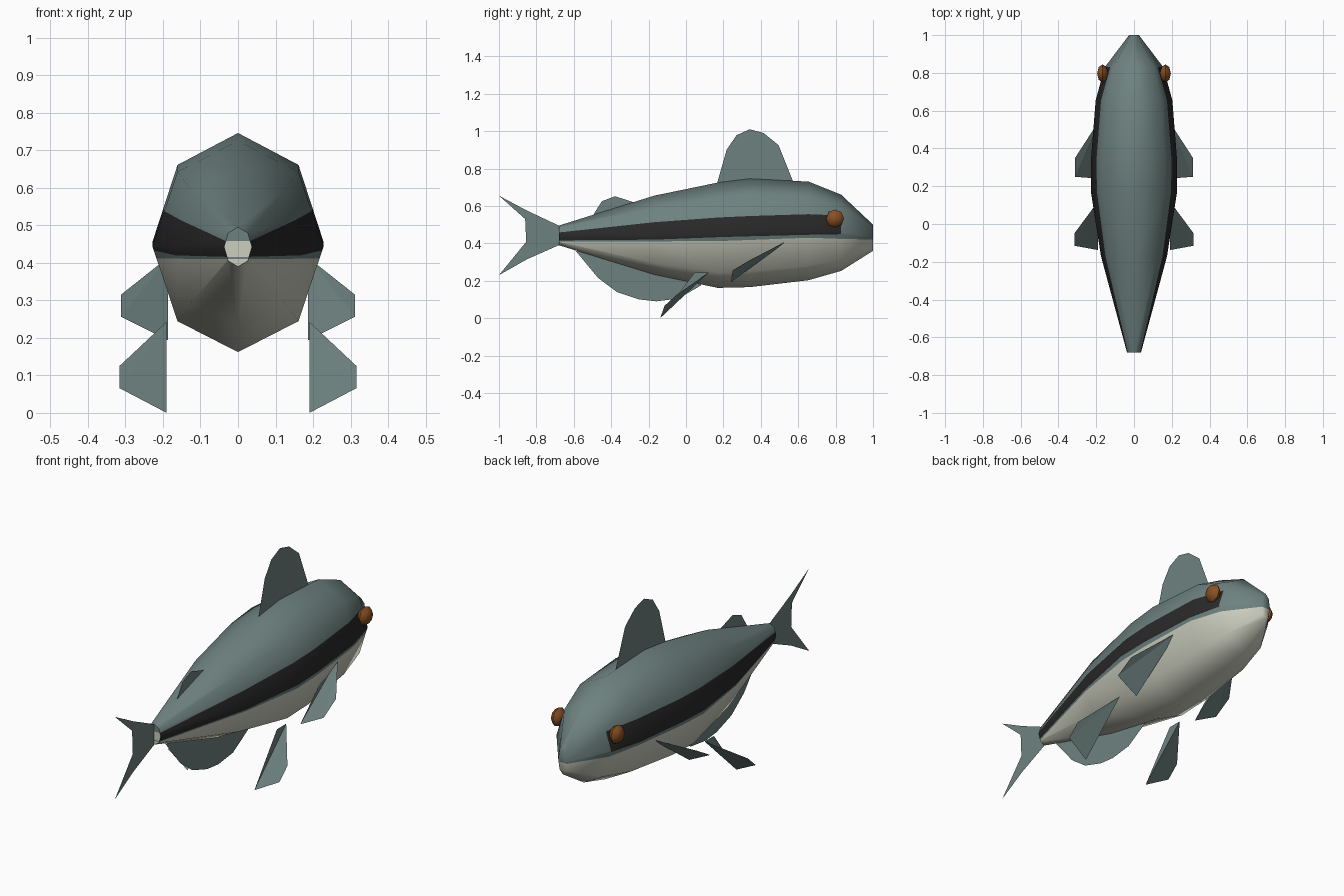
import bpy, bmesh, math
from mathutils import Matrix

if "Cube" in bpy.data.objects:
    bpy.data.objects.remove(bpy.data.objects["Cube"])


def material(name, rgb):
    m = bpy.data.materials.new(name)
    m.diffuse_color = (*rgb, 1)
    m.use_nodes = True
    m.node_tree.nodes["Principled BSDF"].inputs["Base Color"].default_value = m.diffuse_color
    return m


TEAL = material("grey_teal", (0.155, 0.222, 0.215))
BELLY = material("pale_belly", (0.60, 0.62, 0.52))
BLACK = material("stripe_black", (0.022, 0.022, 0.023))
BROWN = material("eye_brown", (0.25, 0.08, 0.018))


def finish(name, bm, mats, smooth=None):
    me = bpy.data.meshes.new(name)
    bm.to_mesh(me)
    bm.free()
    for m in mats:
        me.materials.append(m)
    ob = bpy.data.objects.new(name, me)
    bpy.context.collection.objects.link(ob)
    if smooth:
        bpy.ops.object.select_all(action='DESELECT')
        ob.select_set(True)
        bpy.context.view_layer.objects.active = ob
        bpy.ops.object.shade_smooth_by_angle(angle=math.radians(smooth))
    return ob


# Body stations: y, top, bottom, half width, stripe top, stripe bottom, belly line
STATIONS = [
    (-0.68, 0.495, 0.39, 0.037, 0.458, 0.416, 0.410),
    (-0.17, 0.655, 0.233, 0.175, 0.513, 0.420, 0.411),
    (0.17, 0.725, 0.162, 0.228, 0.538, 0.433, 0.412),
    (0.34, 0.746, 0.166, 0.228, 0.546, 0.438, 0.418),
    (0.655, 0.73, 0.203, 0.203, 0.556, 0.446, 0.430),
    (0.83, 0.66, 0.253, 0.155, 0.549, 0.449, 0.424),
    (1.0, 0.50, 0.36, 0.026, 0.45, 0.425, 0.42),
]


def half_section(y, top, bot, w, s_top, s_bot, belly):
    """Right half of an eight-sided section, with colour lines cut into its sides."""
    c, h, k = (top + bot) / 2, (top - bot) / 2, math.sqrt(0.5)

    def on_side(z):
        t = min(abs(z - c) / (h * k), 1)
        return (w * (1 - t * (1 - k)), z)

    return [(0, top), (w * k, c + h * k), on_side(s_top), (w, c), on_side(s_bot),
            on_side(belly), (w * k, c - h * k), (0, bot)]


# Colour of each band from back to belly: 0 teal, 1 belly, 2 stripe
BANDS = [0, 0, 2, 2, 0, 1, 1]
bm = bmesh.new()
rings = []
for st in STATIONS:
    pts = half_section(*st)
    right = [bm.verts.new((x, st[0], z)) for x, z in pts]
    left = [right[0]] + [bm.verts.new((-x, st[0], z)) for x, z in pts[1:-1]] + [right[-1]]
    rings.append((right, left))
for j in range(len(rings) - 1):
    for s in (0, 1):
        a, b = rings[j][s], rings[j + 1][s]
        for i, band in enumerate(BANDS):
            f = bm.faces.new((a[i], a[i + 1], b[i + 1], b[i]))
            f.material_index = 0 if band == 2 and j == len(rings) - 2 else band
# End caps for tail root and snout
for (r, l), stripe in ((rings[0], 1), (rings[-1], 0)):
    for i, band in enumerate(BANDS):
        f = bm.faces.new(list(dict.fromkeys((r[i], r[i + 1], l[i + 1], l[i]))))
        f.material_index = stripe if band == 2 else band
bmesh.ops.recalc_face_normals(bm, faces=bm.faces)
finish("body", bm, [TEAL, BELLY, BLACK], 65)


# Flat fins on the centre plane, as (y, z) outlines
def flat_fin(name, outline):
    bm = bmesh.new()
    f = bm.faces.new([bm.verts.new((0, y, z)) for y, z in outline])
    bmesh.ops.triangulate(bm, faces=[f])
    finish(name, bm, [TEAL])


flat_fin("tail_fin", [(-1, 0.655), (-0.85, 0.575), (-0.68, 0.495), (-0.68, 0.39), (-0.85, 0.315),
                      (-1, 0.23), (-0.86, 0.355), (-0.80, 0.41), (-0.78, 0.443), (-0.80, 0.475),
                      (-0.86, 0.53)])
flat_fin("dorsal_fin", [(0.16, 0.70), (0.217, 0.90), (0.27, 0.978), (0.34, 1.01), (0.415, 0.99),
                        (0.495, 0.925), (0.585, 0.70)])
flat_fin("rear_dorsal_fin", [(-0.51, 0.53), (-0.45, 0.625), (-0.38, 0.652), (-0.28, 0.62),
                             (-0.20, 0.58)])
flat_fin("anal_fin", [(-0.59, 0.36), (-0.47, 0.215), (-0.37, 0.14), (-0.25, 0.10), (-0.16, 0.09),
                      (-0.04, 0.105), (0.08, 0.175), (0.10, 0.24), (-0.2, 0.30)])


# Paired fins: root front, root back, outer front, outer back, inner tip
def side_fin(name, sx, pts):
    bm = bmesh.new()
    a, a2, b, c, d = [bm.verts.new((sx * x, y, z)) for x, y, z in pts]
    for tri in ((a, b, c), (a, c, d), (a, d, a2)):
        bm.faces.new(tri if sx > 0 else tri[::-1])
    finish(name, bm, [TEAL])


PECTORAL = [(0.186, 0.545, 0.415), (0.186, 0.48, 0.415), (0.312, 0.35, 0.315),
            (0.312, 0.25, 0.256), (0.186, 0.24, 0.193)]
PELVIC = [(0.19, 0.12, 0.243), (0.19, 0.045, 0.243), (0.316, -0.05, 0.125),
          (0.316, -0.115, 0.066), (0.19, -0.138, 0.0)]
for side, sx in (("right", 1), ("left", -1)):
    side_fin(side + "_pectoral_fin", sx, PECTORAL)
    side_fin(side + "_pelvic_fin", sx, PELVIC)
    # Flattened eye
    bm = bmesh.new()
    mat = (Matrix.Translation((sx * 0.166, 0.797, 0.533))
           @ Matrix.Diagonal((0.029, 0.048, 0.048, 1))
           @ Matrix.Rotation(math.pi / 2, 4, 'Y'))
    bmesh.ops.create_uvsphere(bm, u_segments=8, v_segments=4, radius=1, matrix=mat)
    finish(side + "_eye", bm, [BROWN], 50)
